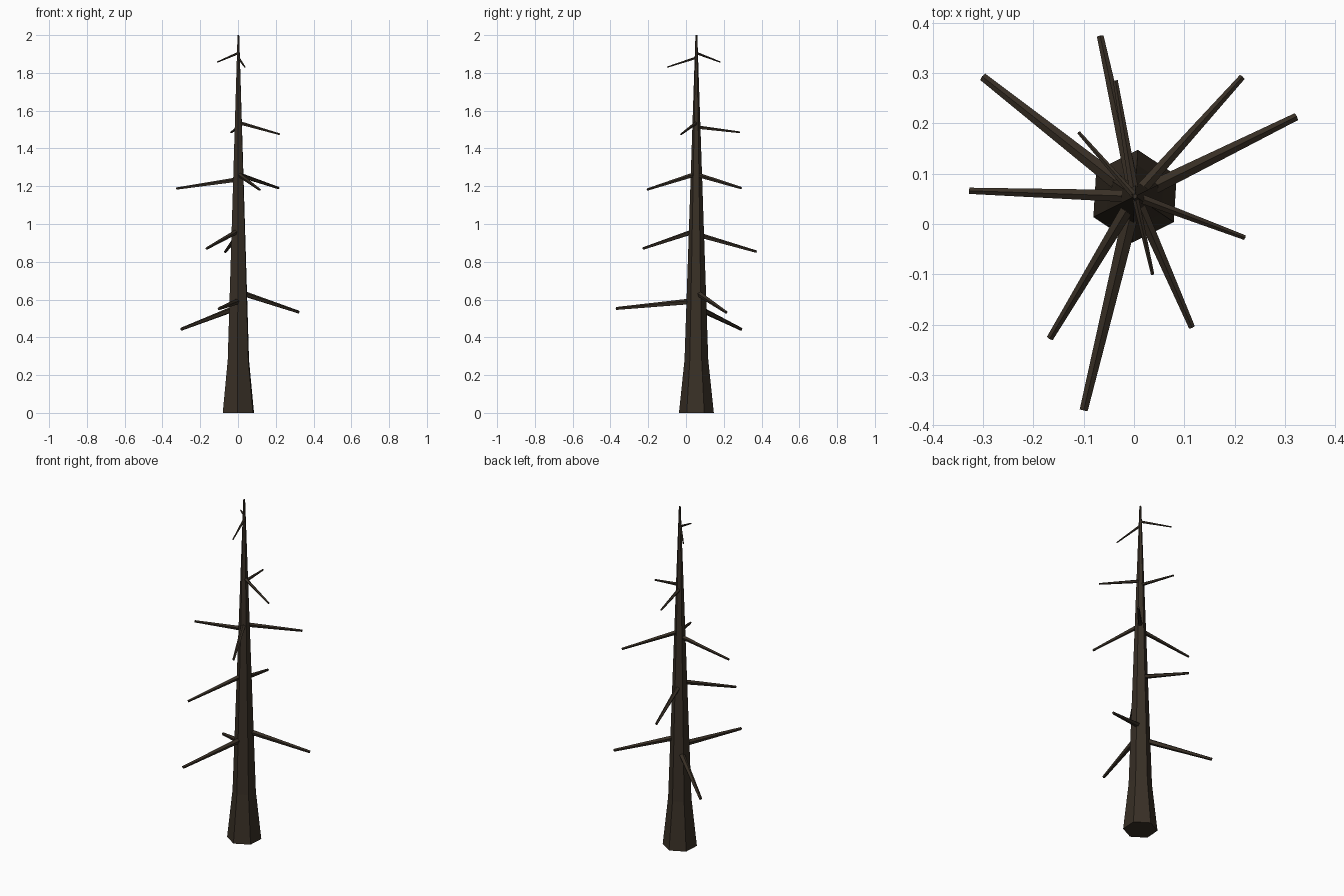
import bpy, bmesh, math
from mathutils import Vector, Matrix

cube = bpy.data.objects.get("Cube")
if cube:
    bpy.data.objects.remove(cube, do_unlink=True)

bark = bpy.data.materials.new("dark_bark")
bark.use_nodes = True
colour = (0.040, 0.029, 0.019, 1)
bark.diffuse_color = colour
bsdf = bark.node_tree.nodes["Principled BSDF"]
bsdf.inputs["Base Color"].default_value = colour
bsdf.inputs["Roughness"].default_value = 0.9

AXIS = Vector((0.002, 0.055, 0))


def tapered(name, rings, sides, turn=0.0, matrix=Matrix()):
    """Flat-faced tapered prism from (radius, height) rings."""
    bm = bmesh.new()
    loops = []
    for radius, height in rings:
        loops.append([bm.verts.new(matrix @ Vector((
            radius * math.cos(turn + math.tau * i / sides),
            radius * math.sin(turn + math.tau * i / sides), height)))
            for i in range(sides)])
    for low, high in zip(loops, loops[1:]):
        for i in range(sides):
            j = (i + 1) % sides
            bm.faces.new((low[i], low[j], high[j], high[i]))
    bm.faces.new(loops[0][::-1])
    bm.faces.new(loops[-1])
    mesh = bpy.data.meshes.new(name)
    bm.to_mesh(mesh)
    bm.free()
    mesh.materials.append(bark)
    obj = bpy.data.objects.new(name, mesh)
    bpy.context.collection.objects.link(obj)
    return obj


# Trunk with a flared foot
tapered("trunk", [(0.0925, 0), (0.063, 0.28), (0.005, 2)], 6,
        math.radians(86.5), Matrix.Translation(AXIS))

# Bare branches: height on the trunk, tip position, tip radius
branches = [
    (0.56, (-0.30, 0.292, 0.443), 0.0085),
    (0.592, (-0.10, -0.37, 0.552), 0.0085),
    (0.64, (0.322, 0.213, 0.533), 0.0080),
    (0.945, (-0.067, 0.373, 0.853), 0.0070),
    (0.965, (-0.167, -0.227, 0.870), 0.0070),
    (1.235, (-0.327, 0.066, 1.187), 0.0065),
    (1.262, (0.215, 0.292, 1.190), 0.0065),
    (1.265, (0.115, -0.205, 1.182), 0.0065),
    (1.513, (-0.037, 0.285, 1.485), 0.0050),
    (1.537, (0.220, -0.027, 1.475), 0.0050),
    (1.88, (0.037, -0.10, 1.830), 0.0035),
    (1.905, (-0.11, 0.182, 1.857), 0.0035),
]
for n, (height, tip, radius) in enumerate(branches, 1):
    start = AXIS + Vector((0, 0, height))
    span = Vector(tip) - start
    frame = Matrix.Translation(start) @ span.to_track_quat('Z', 'Y').to_matrix().to_4x4()
    tapered(f"branch_{n}", [(radius * 2, 0), (radius, span.length)], 5,
            math.pi / 2, frame)
